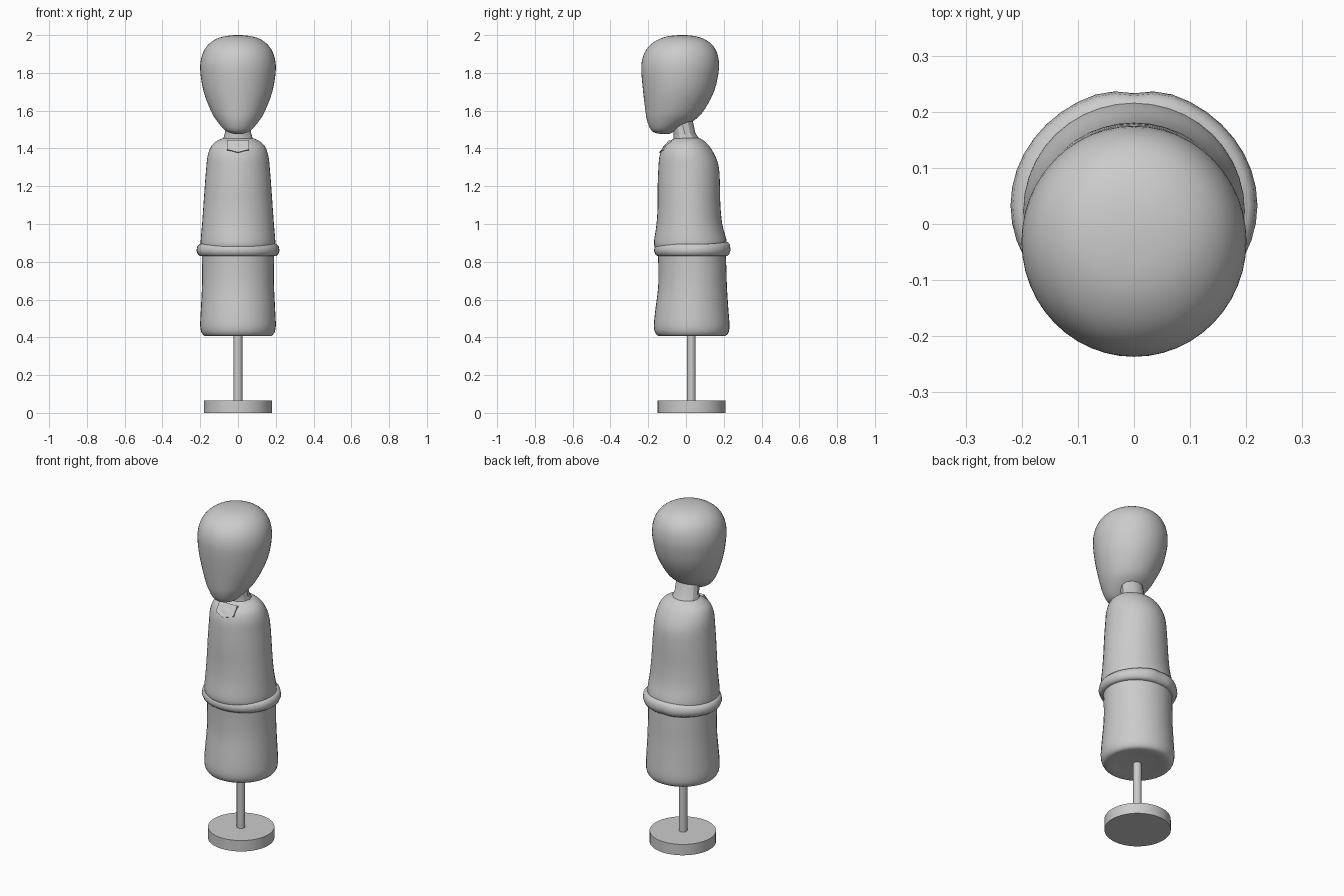
import bpy, bmesh, math
from mathutils import Vector

if "Cube" in bpy.data.objects:
    bpy.data.objects.remove(bpy.data.objects["Cube"])


def finish(name, bm, angle=40):
    bmesh.ops.recalc_face_normals(bm, faces=bm.faces)
    me = bpy.data.meshes.new(name)
    bm.to_mesh(me)
    bm.free()
    ob = bpy.data.objects.new(name, me)
    bpy.context.collection.objects.link(ob)
    bpy.ops.object.select_all(action='DESELECT')
    ob.select_set(True)
    bpy.context.view_layer.objects.active = ob
    bpy.ops.object.shade_smooth_by_angle(angle=math.radians(angle))
    return ob


def spline(pts, steps):
    """Catmull-Rom interpolation of a list of tuples."""
    p = [Vector(q) for q in pts]
    p = [p[0]] + p + [p[-1]]
    out = []
    for i in range(1, len(p) - 2):
        a, b, c, d = p[i - 1:i + 3]
        for s in range(steps):
            t = s / steps
            out.append(0.5 * (2 * b + (c - a) * t + (2 * a - 5 * b + 4 * c - d) * t**2
                              + (3 * b - a - 3 * c + d) * t**3))
    return out + [p[-1]]


def loft(name, rings, sides=40, steps=3, angle=40):
    """Rings are (z, half width, front y, back y)."""
    bm = bmesh.new()
    rows = []
    for z, rx, y0, y1 in (spline(rings, steps) if steps > 1 else rings):
        cy, ry = (y0 + y1) / 2, (y1 - y0) / 2
        rows.append([bm.verts.new((rx * math.cos(2 * math.pi * i / sides),
                                   cy + ry * math.sin(2 * math.pi * i / sides), z))
                     for i in range(sides)])
    for a, b in zip(rows, rows[1:]):
        for i in range(sides):
            j = (i + 1) % sides
            bm.faces.new((a[i], a[j], b[j], b[i]))
    bm.faces.new(rows[0])
    bm.faces.new(rows[-1])
    return finish(name, bm, angle)


# Stand
loft("stand_base", [(0, .18, -.15, .21), (.065, .18, -.15, .21)], 48, 1)
loft("stand_pole", [(.06, .023, .005, .051), (.45, .023, .005, .051)], 24, 1)

# Lower body
loft("lower_body", [(.412, .10, -.07, .13), (.406, .165, -.135, .195), (.42, .19, -.16, .222),
                    (.46, .2, -.17, .23), (.54, .197, -.163, .225), (.66, .191, -.148, .217),
                    (.76, .19, -.146, .214), (.86, .193, -.15, .21)])

# Upper body with sloping shoulders
loft("upper_body", [(.86, .185, -.155, .2), (.885, .196, -.168, .215), (.92, .197, -.168, .213),
                    (1.0, .19, -.156, .192), (1.1, .183, -.15, .182), (1.2, .176, -.15, .18),
                    (1.3, .168, -.146, .174), (1.36, .161, -.14, .155), (1.41, .143, -.12, .125),
                    (1.44, .112, -.085, .095), (1.455, .075, -.055, .07), (1.462, .03, -.02, .035)])

# Waist band: rounded ring, raised and softly waved at the back
bm = bmesh.new()
N = 40
profile = [(-.035, .832), (.0, .83), (.012, .838), (.02, .858), (.016, .88), (.004, .893), (-.035, .897)]
rows = []
for i in range(N):
    a = 2 * math.pi * i / N
    c, s = math.cos(a), math.sin(a)
    back = max(0, s) ** 3
    dip = math.exp(-(c / .15) ** 2) * (s > 0)
    rows.append([bm.verts.new(((.2 + d) * c, .033 + (.183 + d + .006 * back - .009 * dip) * s,
                               z + (z - .83) * .2 * back)) for d, z in profile])
for i in range(N):
    a, b = rows[i], rows[(i + 1) % N]
    for k in range(len(profile)):
        m = (k + 1) % len(profile)
        bm.faces.new((a[k], b[k], b[m], a[m]))
finish("waist_band", bm, 50)

# Neck, leaning forward
loft("neck", [(1.40, .09, -.075, .095), (1.445, .08, -.065, .076), (1.48, .07, -.066, .05),
              (1.6, .065, -.09, .025)], 12, 1, 30)

# Collar tab on the chest
bm = bmesh.new()
outline = [(-.058, -.09, 1.445), (.058, -.09, 1.445), (.058, -.128, 1.395),
           (0, -.142, 1.38), (-.058, -.128, 1.395)]
f = bm.faces.new([bm.verts.new(p) for p in outline])
ext = bmesh.ops.extrude_face_region(bm, geom=[f])
bmesh.ops.translate(bm, vec=(0, .035, -.02),
                    verts=[v for v in ext['geom'] if isinstance(v, bmesh.types.BMVert)])
finish("collar_tab", bm, 20)

# Egg-shaped head
loft("head", [(1.476, .015, -.125, -.095), (1.482, .04, -.162, -.075), (1.5, .073, -.187, -.045),
              (1.55, .115, -.207, .045), (1.6, .144, -.215, .094), (1.7, .182, -.227, .148),
              (1.8, .199, -.236, .172), (1.86, .198, -.234, .174), (1.91, .184, -.218, .163),
              (1.95, .157, -.187, .138), (1.98, .115, -.14, .095), (1.995, .065, -.09, .045),
              (2.0, .015, -.035, 0)], 48)
